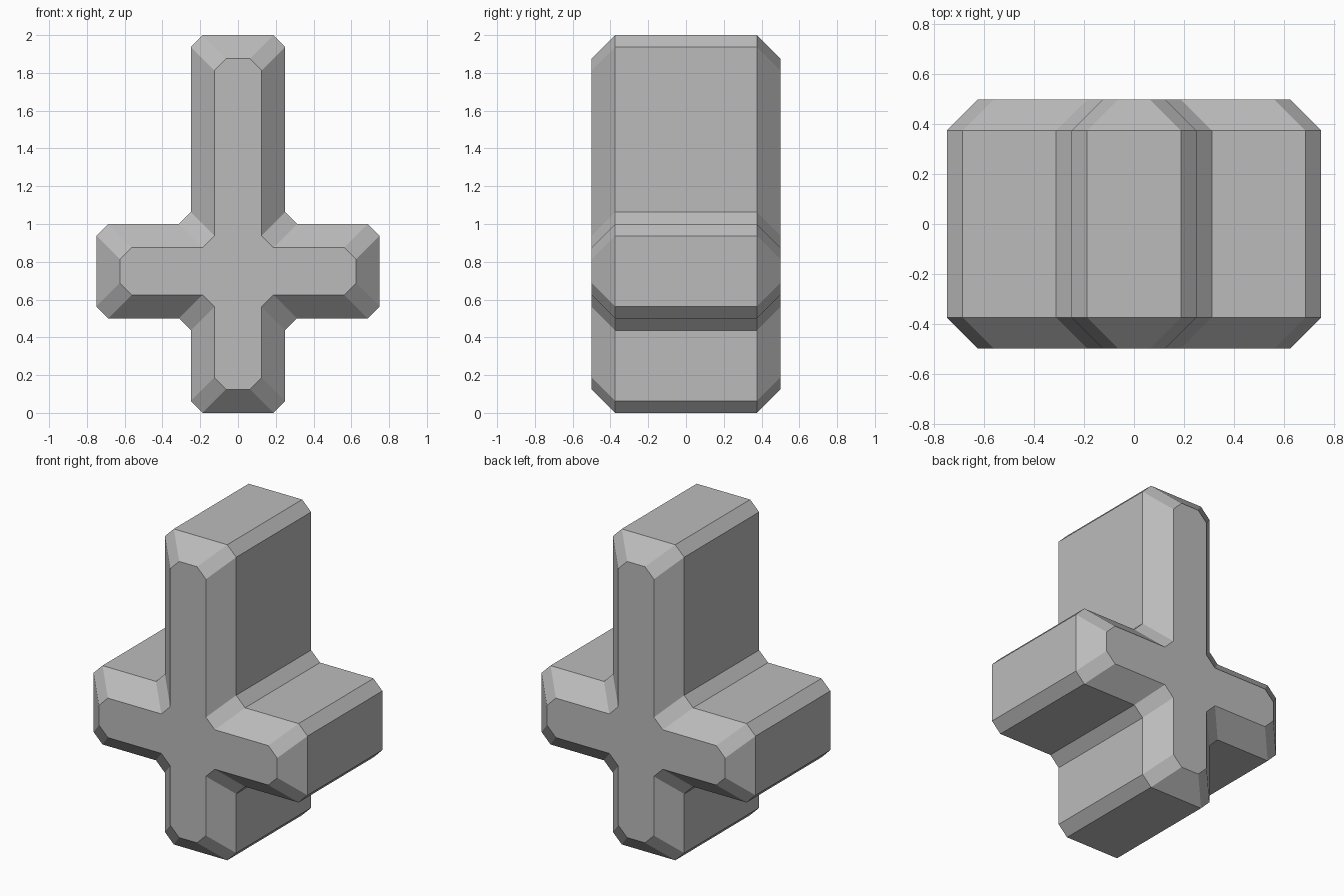
import bpy
import bmesh

# Remove the default cube
cube = bpy.data.objects.get("Cube")
if cube:
    bpy.data.objects.remove(cube, do_unlink=True)

# Single grey material
GREY = (0.5, 0.5, 0.5, 1)
grey = bpy.data.materials.new("plain grey")
grey.use_nodes = True
grey.diffuse_color = GREY
grey.node_tree.nodes["Principled BSDF"].inputs["Base Color"].default_value = GREY

CENTRE_Z = 0.75   # height of the crossing
HALF = 0.25       # half width of each arm
CUT = 0.0625      # small corner cut
BEVEL = 0.125     # wide bevel round the front and back
SIDE, TOP, BOTTOM = 0.75, 1.25, 0.75


def quadrant(sx, sz, height, inset):
    """Outline of one quarter of the cross, from the upright to the side arm."""
    corners = [(HALF - CUT, height), (HALF, height - CUT),
               (HALF, HALF + CUT), (HALF + CUT, HALF),
               (SIDE - CUT, HALF), (SIDE, HALF - CUT)]
    return [(sx * (x - inset), sz * (z - inset)) for x, z in corners]


def outline(inset):
    """Full closed outline, clockwise from the top."""
    return (quadrant(1, 1, TOP, inset)
            + quadrant(1, -1, BOTTOM, inset)[::-1]
            + quadrant(-1, -1, BOTTOM, inset)
            + quadrant(-1, 1, TOP, inset)[::-1])


# Cross body: four outlines from front to back, bridged with flat faces
bm = bmesh.new()
rings = []
for y, inset in ((-0.5, BEVEL), (-0.375, 0), (0.375, 0), (0.5, BEVEL)):
    rings.append([bm.verts.new((x, y, z + CENTRE_Z)) for x, z in outline(inset)])
for a, b in zip(rings, rings[1:]):
    for i in range(len(a)):
        j = (i + 1) % len(a)
        bm.faces.new((a[i], a[j], b[j], b[i]))
bm.faces.new(rings[0])
bm.faces.new(rings[-1])
bmesh.ops.recalc_face_normals(bm, faces=bm.faces)

mesh = bpy.data.meshes.new("cross_body")
bm.to_mesh(mesh)
bm.free()
mesh.materials.append(grey)
body = bpy.data.objects.new("cross_body", mesh)
bpy.context.collection.objects.link(body)
